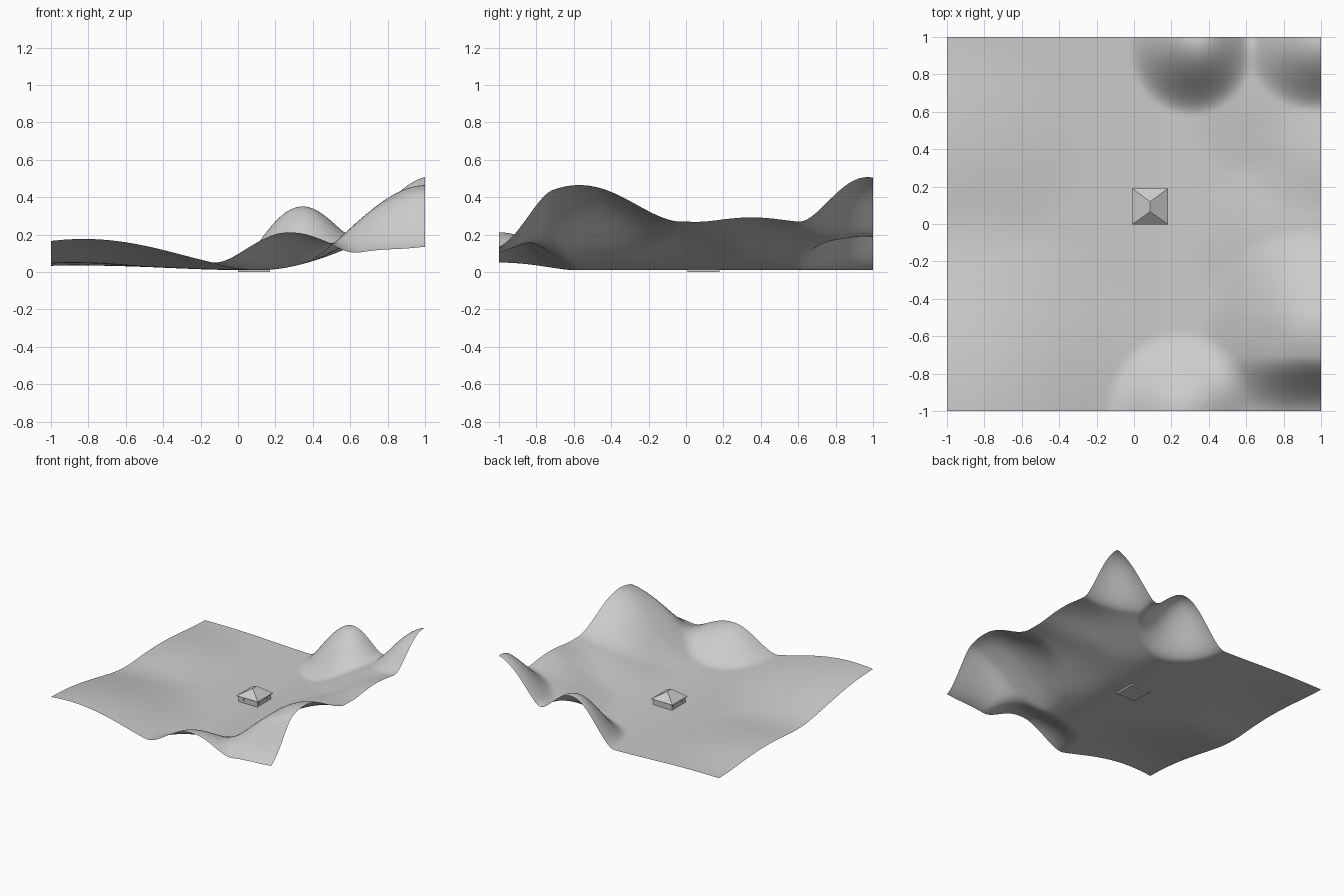
import bpy, math

if "Cube" in bpy.data.objects:
    bpy.data.objects.remove(bpy.data.objects["Cube"])

def material(name, v):
    m = bpy.data.materials.new(name)
    m.diffuse_color = (v, v, v, 1)
    m.use_nodes = True
    m.node_tree.nodes["Principled BSDF"].inputs["Base Color"].default_value = m.diffuse_color
    return m

GREY = material("plain grey", 0.6)

def make(name, verts, faces, mat):
    me = bpy.data.meshes.new(name)
    me.from_pydata(verts, [], faces)
    me.materials.append(mat)
    ob = bpy.data.objects.new(name, me)
    bpy.context.collection.objects.link(ob)
    return ob

def smooth(a, b, v):
    t = min(1, max(0, (v - a) / (b - a)))
    return t * t * (3 - 2 * t)

def bump(x, y, cx, cy, h, rx, ry):
    # round hill with a definite foot at the given radius
    d = ((x - cx) / rx) ** 2 + ((y - cy) / ry) ** 2
    return h * max(0, 1 - d) ** 2

# hills: centre x, centre y, height, radius x, radius y
HILLS = [(0.25, -1.0, 0.195, 0.40, 0.43),
         (0.31, 0.98, 0.31, 0.36, 0.40),
         (1.0, 0.97, 0.24, 0.42, 0.37),
         (0.97, 0.35, 0.025, 0.4, 0.3),
         (0.62, 0.75, 0.035, 0.4, 0.5),
         (0.66, -0.06, 0.025, 0.4, 0.4),
         (0.6, -0.92, 0.035, 0.35, 0.4),
         (-0.82, -1.0, 0.142, 0.98, 1.1),
         (-0.95, 0.4, 0.033, 0.7, 0.6),
         (-0.85, 0.0, 0.024, 0.85, 50)]

def height(x, y):
    slope = 0.278 * smooth(0.12, 1.18, x) + bump(x, y, 0.92, -0.57, 0.205, 0.58, 0.55)
    z = 0.011 + slope * (0.42 + 0.58 * smooth(-1.03, -0.71, y))
    return z + sum(bump(x, y, *h) for h in HILLS)

# rolling ground sheet
N = 120
verts = [(-1 + 2 * i / N, -1 + 2 * j / N, height(-1 + 2 * i / N, -1 + 2 * j / N))
         for j in range(N + 1) for i in range(N + 1)]
faces = [(k, k + 1, k + N + 2, k + N + 1)
         for j in range(N) for i in range(N) for k in [j * (N + 1) + i]]
ground = make("ground", verts, faces, GREY)
ground.data.shade_smooth()

CX, CY = 0.086, 0.094

def box(name, x, y, z, sx, sy, sz):
    v = [(x + a * sx / 2, y + b * sy / 2, z + c * sz / 2)
         for c in (-1, 1) for b in (-1, 1) for a in (-1, 1)]
    f = [(0, 2, 3, 1), (4, 5, 7, 6), (0, 1, 5, 4), (2, 6, 7, 3), (0, 4, 6, 2), (1, 3, 7, 5)]
    return make(name, v, f, GREY)

# house walls and eaves
box("house_walls", CX, CY, 0.031, 0.172, 0.172, 0.062)
box("eaves", CX, CY, 0.059, 0.194, 0.194, 0.004)

# hip roof with a short ridge
r = 0.097
rv = [(CX + a * r, CY + b * r, 0.061) for a, b in ((-1, -1), (1, -1), (1, 1), (-1, 1))]
rv += [(CX, CY - 0.028, 0.12), (CX, CY + 0.025, 0.12)]
make("hip_roof", rv, [(0, 1, 4), (1, 2, 5, 4), (2, 3, 5), (3, 0, 4, 5), (3, 2, 1, 0)], GREY)

# windows on all four walls, doors front and back
for s in (-1, 1):
    for o in (-0.055, 0.055):
        box("window", CX + o, CY + s * 0.087, 0.042, 0.034, 0.004, 0.022)
        box("side_window", CX + s * 0.087, CY + o, 0.042, 0.004, 0.034, 0.022)
    box("door", CX, CY + s * 0.087, 0.034, 0.026, 0.004, 0.042)
